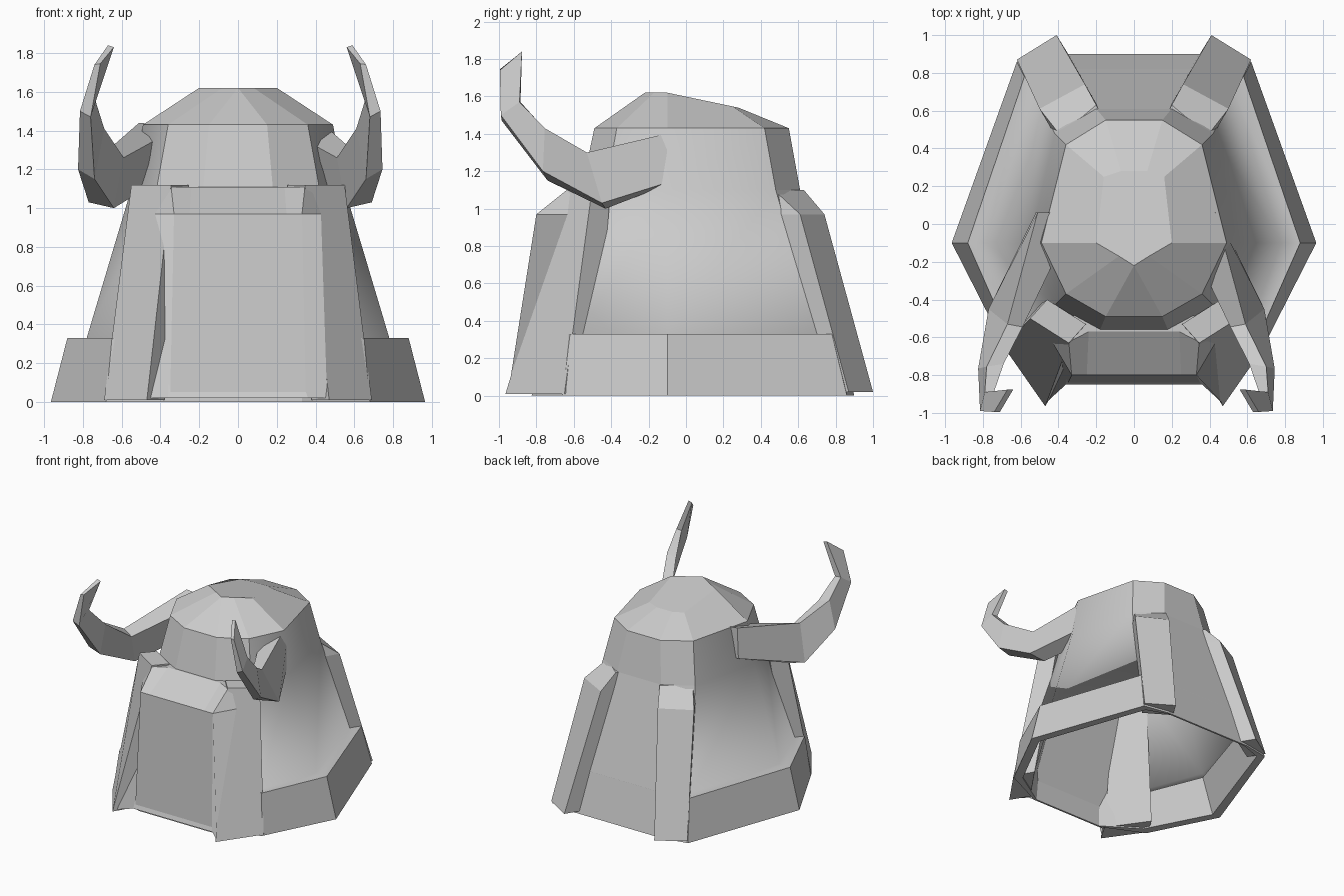
import bpy, bmesh

cube = bpy.data.objects.get("Cube")
if cube:
    bpy.data.objects.remove(cube, do_unlink=True)

stone = bpy.data.materials.new("pale_grey")
stone.use_nodes = True
GREY = (0.6, 0.6, 0.6, 1)
stone.diffuse_color = GREY
stone.node_tree.nodes["Principled BSDF"].inputs["Base Color"].default_value = GREY


def loft(name, rings, cap_start=True, cap_end=True):
    """Skin a stack of closed rings that share the same point count."""
    bm = bmesh.new()
    rows = [[bm.verts.new(p) for p in ring] for ring in rings]
    count = len(rows[0])
    for low, high in zip(rows, rows[1:]):
        for i in range(count):
            j = (i + 1) % count
            bm.faces.new((low[i], low[j], high[j], high[i]))
    if cap_start:
        bm.faces.new(rows[0][::-1])
    if cap_end:
        bm.faces.new(rows[-1])
    bmesh.ops.remove_doubles(bm, verts=bm.verts, dist=0.0005)
    bmesh.ops.recalc_face_normals(bm, faces=bm.faces)
    mesh = bpy.data.meshes.new(name)
    bm.to_mesh(mesh)
    bm.free()
    mesh.materials.append(stone)
    obj = bpy.data.objects.new(name, mesh)
    bpy.context.collection.objects.link(obj)
    return obj


def symmetric(half, z):
    """Close a front-to-back half outline by mirroring it across x."""
    right = [(x, y, z) for x, y in half]
    return right + [(-x, y, z) for x, y in reversed(half)]


def flip(rings, shift=0):
    return [[(-x - shift, y, z) for x, y, z in ring] for ring in rings]


# Main shell: wall lining, underside lip, low walls, ledges, side panels
crown = [(.15, -.49), (.36, -.37), (.49, -.1), (.36, .42), (.15, .55)]
shell = loft("main_shell", [
    symmetric([(.31, -.79), (.6, -.57), (.79, -.1), (.53, .72), (.36, .82)], .3),
    symmetric([(.32, -.81), (.62, -.62), (.89, -.1), (.57, .82), (.39, .885)], 0),
    symmetric([(.33, -.825), (.68, -.66), (.965, -.1), (.62, .86), (.4, .9)], 0),
    symmetric([(.32, -.8), (.65, -.62), (.88, -.1), (.58, .78), (.36, .82)], .33),
    symmetric([(.32, -.8), (.6, -.57), (.78, -.1), (.53, .7), (.36, .82)], .331),
    symmetric([(.18, -.56), (.42, -.43), (.55, -.1), (.42, .48), (.2, .61)], 1.1),
    symmetric(crown, 1.43),
], False, False)
for face in shell.data.polygons:
    face.use_smooth = abs(face.center.x) > .4 and face.center.z > .32

# Faceted dome
loft("dome", [
    symmetric(crown, 1.43),
    [(x, y, 1.62 - max(0, y + .1) * .21) for x, y, z in
     symmetric([(0, -.22), (.08, -.17), (.2, -.1), (.16, .25), (.07, .28)], 0)],
], False, True)

# Front panel: sloped top, bevelled sides that run into the posts
loft("front_panel", [
    symmetric([(.25, -.84), (.35, -.84), (.47, -.95), (.46, -.85)], .02),
    symmetric([(.25, -.8), (.33, -.8), (.43, -.63), (.38, -.52)], .97),
    symmetric([(.24, -.57), (.345, -.625), (.4, -.57), (.3, -.47)], 1.11),
], cap_start=False)


def post_ring(a, b, inward, z):
    """Quad section: an outer edge and the same edge pushed inward."""
    dx, dy = inward
    pts = [a, b, (b[0] + dx, b[1] + dy), (a[0] + dx, a[1] + dy)]
    return [(x, y, z) for x, y in pts]


# Corner posts
front_post = [
    post_ring((.47, -.965), (.69, -.65), (-.09, .15), .01),
    post_ring((.345, -.63), (.55, -.5), (-.09, .1), 1.12),
]
back_post = [
    post_ring((.41, 1), (.62, .87), (-.08, -.13), .02),
    post_ring((.26, .74), (.5, .61), (-.07, -.12), .97),
    post_ring((.2, .63), (.39, .47), (-.04, -.08), 1.1),
]
# Horns: outer top, outer bottom, inner bottom, inner top at each bend
horn = [
    [(.43, .06, 1.44), (.44, .06, 1.19), (.25, .06, 1.19), (.22, .06, 1.42)],
    [(.59, -.53, 1.3), (.69, -.45, 1.03), (.56, -.43, 1), (.51, -.545, 1.26)],
    [(.7, -.755, 1.43), (.745, -.765, 1.2), (.66, -.74, 1.15), (.61, -.74, 1.41)],
    [(.71, -.89, 1.57), (.735, -.99, 1.5), (.68, -.985, 1.47), (.66, -.885, 1.57)],
    [(.59, -.877, 1.84), (.66, -.995, 1.74), (.63, -.995, 1.745), (.56, -.877, 1.83)],
]
for part, rings, shift in (("front_post", front_post, 0),
                           ("back_post", back_post, 0),
                           ("horn", horn, .08)):
    loft(part + "_left", rings)
    loft(part + "_right", flip(rings, shift))
